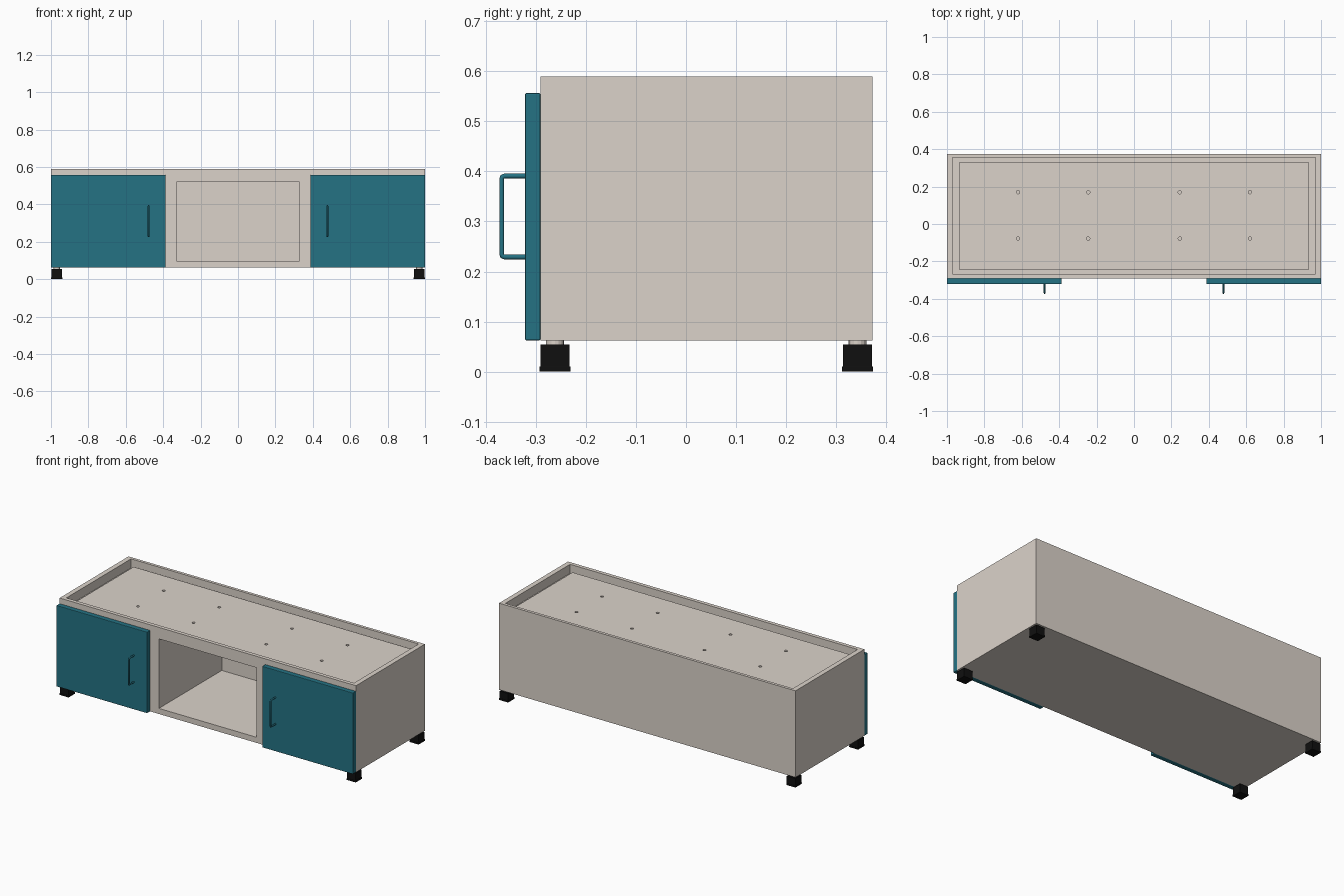
import bpy, bmesh
from mathutils import Vector

if "Cube" in bpy.data.objects:
    bpy.data.objects.remove(bpy.data.objects["Cube"])


def material(name, rgb):
    m = bpy.data.materials.new(name)
    m.diffuse_color = (*rgb, 1)
    m.use_nodes = True
    m.node_tree.nodes["Principled BSDF"].inputs["Base Color"].default_value = m.diffuse_color
    return m


BEIGE = material("beige_paint", (0.71, 0.65, 0.59))
TEAL = material("teal_paint", (0.018, 0.17, 0.23))
BLACK = material("black_rubber", (0.005, 0.005, 0.005))


def add_object(name, bm, mat):
    mesh = bpy.data.meshes.new(name)
    bm.to_mesh(mesh)
    bm.free()
    ob = bpy.data.objects.new(name, mesh)
    bpy.context.collection.objects.link(ob)
    if mat:
        mesh.materials.append(mat)
    return ob


def box(name, lo, hi, mat=None, bevel=0.0):
    lo, hi = Vector(lo), Vector(hi)
    bm = bmesh.new()
    bmesh.ops.create_cube(bm, size=1)
    for v in bm.verts:
        v.co = (lo + hi) / 2 + v.co * (hi - lo)
    if bevel:
        bmesh.ops.bevel(bm, geom=bm.edges[:], offset=bevel, segments=2,
                        profile=0.5, affect='EDGES')
    return add_object(name, bm, mat)


def cylinder(name, centre, radius, height, mat=None, sides=16):
    bm = bmesh.new()
    bmesh.ops.create_cone(bm, cap_ends=True, segments=sides,
                          radius1=radius, radius2=radius, depth=height)
    bmesh.ops.translate(bm, verts=bm.verts, vec=centre)
    return add_object(name, bm, mat)


def cut(target, cutter):
    mod = target.modifiers.new("cut", 'BOOLEAN')
    mod.operation = 'DIFFERENCE'
    mod.solver = 'EXACT'
    mod.object = cutter
    bpy.context.view_layer.objects.active = target
    bpy.ops.object.modifier_apply(modifier=mod.name)
    bpy.data.objects.remove(cutter)


# Cabinet body with a recessed top and an open middle compartment
body = box("cabinet_body", (-1, -0.291, 0.062), (1, 0.373, 0.59), BEIGE)
cut(body, box("recess_cutter", (-0.97, -0.268, 0.535), (0.97, 0.355, 0.7)))
cut(body, box("opening_cutter", (-0.33, -0.4, 0.096), (0.33, 0.315, 0.52)))

# Top panel lying in the recess, with eight drilled holes
panel = box("top_panel", (-0.935, -0.242, 0.535), (0.935, 0.33, 0.56), BEIGE)
for x in (-0.62, -0.245, 0.245, 0.62):
    for y in (-0.078, 0.17):
        cut(panel, cylinder("hole_cutter", (x, y, 0.56), 0.009, 0.03))

for side, sx in (("left", -1), ("right", 1)):
    # Door
    xs = sorted((sx * 0.388, sx * 1.0))
    box(side + "_door", (xs[0], -0.322, 0.062), (xs[1], -0.291, 0.557),
        TEAL, bevel=0.003)

    # Bow handle swept along a rounded path
    path = [(-0.315, 0.391), (-0.363, 0.391), (-0.367, 0.3895), (-0.3685, 0.386),
            (-0.3685, 0.234), (-0.367, 0.2305), (-0.363, 0.229), (-0.315, 0.229)]
    curve = bpy.data.curves.new(side + "_handle", 'CURVE')
    curve.dimensions = '3D'
    curve.bevel_depth = 0.005
    curve.bevel_resolution = 3
    curve.use_fill_caps = True
    spline = curve.splines.new('POLY')
    spline.points.add(len(path) - 1)
    for p, (y, z) in zip(spline.points, path):
        p.co = (sx * 0.478, y, z, 1)
    curve.materials.append(TEAL)
    handle = bpy.data.objects.new(side + "_handle", curve)
    bpy.context.collection.objects.link(handle)

    # Feet: square block, thin base flange and a neck into the body
    for end, y in (("front", -0.262), ("back", 0.343)):
        x = sx * 0.969
        name = end + "_" + side + "_foot"
        box(name, (x - 0.029, y - 0.029, 0.008), (x + 0.029, y + 0.029, 0.054), BLACK)
        box(name + "_base", (x - 0.031, y - 0.031, 0), (x + 0.031, y + 0.031, 0.01),
            BLACK, bevel=0.001)
        cylinder(name + "_neck", (x, y, 0.058), 0.018, 0.012, BEIGE)
